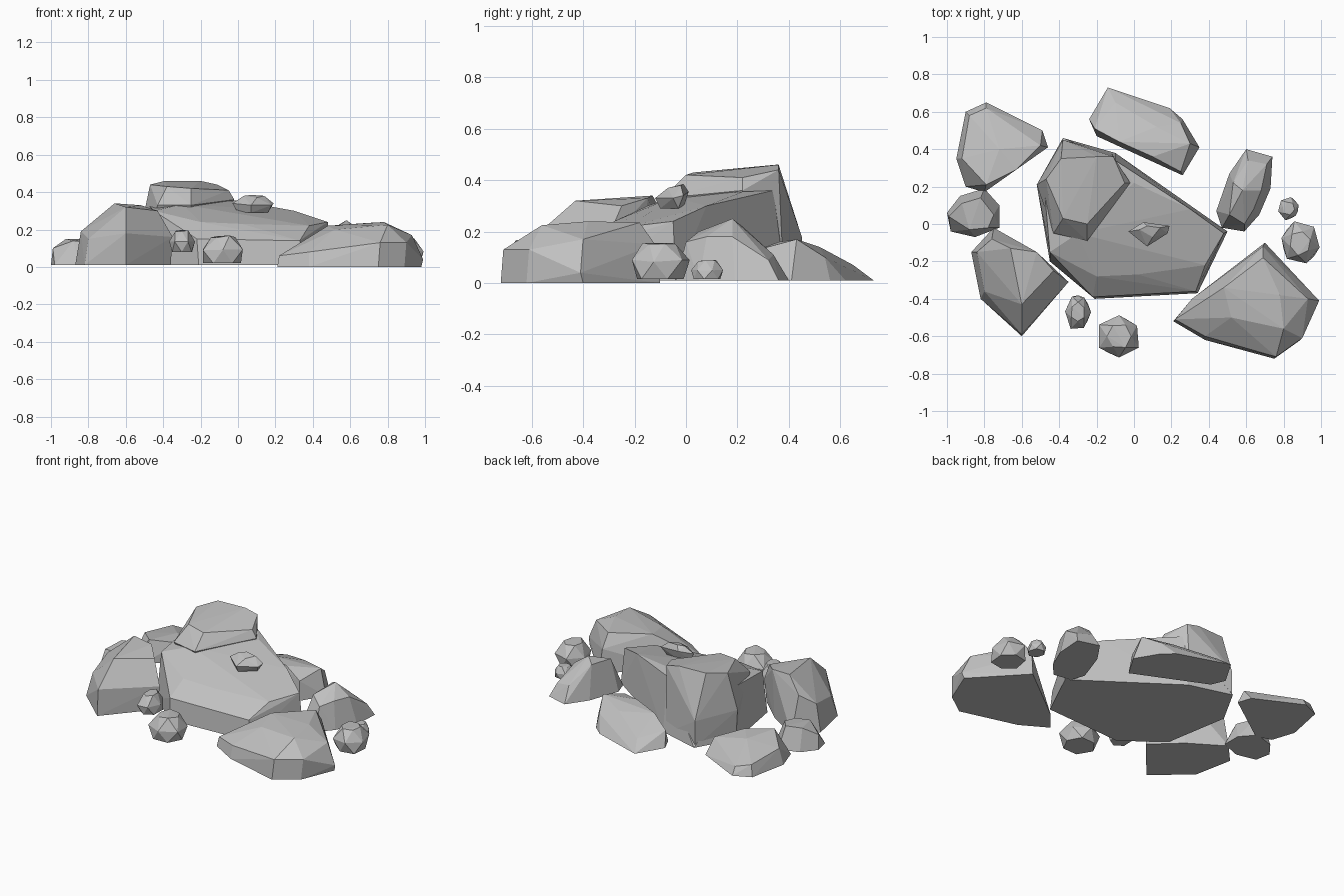
import bpy
import bmesh
import math
import random
from mathutils import Vector

random.seed(4)

default_cube = bpy.data.objects.get("Cube")
if default_cube:
    bpy.data.objects.remove(default_cube, do_unlink=True)


def make_material(name, colour):
    material = bpy.data.materials.new(name)
    material.use_nodes = True
    material.diffuse_color = colour
    shader = material.node_tree.nodes["Principled BSDF"]
    shader.inputs["Base Color"].default_value = colour
    shader.inputs["Roughness"].default_value = 0.9
    return material


stone_grey = make_material("stone grey", (0.53, 0.53, 0.53, 1))


def hull_stone(name, points):
    """Wrap points in a convex faceted skin and make it a flat shaded object."""
    mesh_builder = bmesh.new()
    for point in points:
        mesh_builder.verts.new(point)
    result = bmesh.ops.convex_hull(mesh_builder, input=mesh_builder.verts[:])
    leftovers = {item for key in ("geom_interior", "geom_unused")
                 for item in result[key] if isinstance(item, bmesh.types.BMVert)}
    bmesh.ops.delete(mesh_builder, geom=list(leftovers), context="VERTS")
    bmesh.ops.dissolve_limit(mesh_builder, angle_limit=math.radians(2),
                             verts=mesh_builder.verts[:], edges=mesh_builder.edges[:])
    bmesh.ops.recalc_face_normals(mesh_builder, faces=mesh_builder.faces[:])
    mesh = bpy.data.meshes.new(name)
    mesh_builder.to_mesh(mesh)
    mesh_builder.free()
    mesh.materials.append(stone_grey)
    stone = bpy.data.objects.new(name, mesh)
    bpy.context.scene.collection.objects.link(stone)
    return stone


def boulder(name, footprint, crown, floor=0.01):
    """Faceted rock: an outline on the ground joined to a crown of high points."""
    return hull_stone(name, [(x, y, floor) for x, y in footprint] + crown)


def pebble(name, centre, size, bottom, top, turn=0, sides=6):
    """Small chunky stone made of a base ring, a wide waist and a small top."""
    points = []
    for level, spread in ((0, .85), (.5, 1), (1, .55)):
        for side in range(sides):
            angle = math.tau * (side + level) / sides + turn
            reach = spread * random.uniform(.9, 1.06)
            lift = level * random.uniform(.9, 1)
            points.append(Vector((centre[0] + size[0] * reach * math.cos(angle),
                                  centre[1] + size[1] * reach * math.sin(angle),
                                  bottom + (top - bottom) * lift)))
    return hull_stone(name, points)


# Central mass: a broad sloping slab with a raised peak at the back
boulder("central_slab",
        footprint=[(-.38, .46), (-.52, .21), (-.45, -.2), (-.21, -.4),
                   (.34, -.37), (.5, -.04), (-.1, .38)],
        crown=[(-.45, -.15, .3), (-.22, -.39, .15), (.33, -.36, .14),
               (-.2, -.28, .24), (.02, -.27, .23), (.38, -.22, .22),
               (.48, -.05, .24), (.3, .08, .3), (0, .22, .355),
               (-.1, .34, .36), (-.3, -.05, .335), (-.48, .2, .33)])
boulder("central_peak",
        footprint=[(-.38, .45), (-.51, .21), (-.12, .38), (-.3, .1)],
        crown=[(-.47, .24, .44), (-.39, .35, .46), (-.2, .36, .46),
               (-.11, .36, .44), (-.05, .22, .41), (-.02, .22, .36),
               (-.25, 0, .42), (-.38, .03, .43), (-.25, -.09, .33),
               (-.43, -.05, .33), (-.38, .45, .18), (-.52, .21, .2)])

# Large boulders set around the central mass
boulder("front_left_boulder",
        footprint=[(.21, -.52), (.38, -.62), (.57, -.64), (.75, -.72),
                   (.89, -.62), (.98, -.4), (.7, -.1), (.31, -.4)],
        crown=[(.22, -.51, .06), (.38, -.6, .08), (.57, -.62, .12),
               (.76, -.71, .13), (.9, -.61, .13), (.93, -.4, .17),
               (.8, -.56, .225), (.78, -.38, .24), (.69, -.18, .235),
               (.48, -.34, .22), (.52, -.5, .2), (.69, -.12, .15),
               (.99, -.41, .04)],
        floor=0)
boulder("front_right_boulder",
        footprint=[(-.87, -.15), (-.82, -.4), (-.6, -.6), (-.36, -.32),
                   (-.53, -.16), (-.75, -.02)],
        crown=[(-.6, -.43, .32), (-.52, -.15, .33), (-.66, -.13, .34),
               (-.43, -.25, .3), (-.35, -.31, .16), (-.6, -.59, .18),
               (-.8, -.36, .15), (-.84, -.15, .19), (-.76, -.08, .25)])
boulder("back_right_boulder",
        footprint=[(-.79, .65), (-.9, .6), (-.95, .35), (-.9, .2),
                   (-.8, .17), (-.46, .41), (-.49, .5)],
        crown=[(-.79, .62, .06), (-.88, .58, .08), (-.92, .35, .11),
               (-.79, .21, .15), (-.72, .4, .14), (-.5, .42, .1),
               (-.63, .29, .14)])
boulder("back_boulder",
        footprint=[(-.14, .73), (-.24, .56), (-.2, .47), (.09, .35),
                   (.26, .26), (.35, .41), (.26, .56), (.19, .62)],
        crown=[(-.21, .51, .1), (-.08, .44, .15), (.1, .36, .16),
               (.25, .28, .13), (.3, .43, .17), (.12, .52, .14),
               (.25, .54, .1), (-.1, .65, .07)])
boulder("left_boulder",
        footprint=[(.6, .4), (.74, .36), (.73, .19), (.67, .05),
                   (.59, -.04), (.47, -.02), (.44, .07), (.51, .27)],
        crown=[(.58, .18, .25), (.51, .05, .2), (.59, 0, .16),
               (.68, .18, .18), (.53, .22, .22), (.61, .34, .11),
               (.71, .32, .09), (.64, .08, .18)])

# Medium stone on the right side
boulder("right_stone",
        footprint=[(-1, .06), (-.93, .15), (-.8, .19), (-.72, .1),
                   (-.72, -.02), (-.85, -.07), (-.98, -.04)],
        crown=[(-.99, .04, .1), (-.92, .11, .15), (-.82, .14, .15),
               (-.75, .05, .13), (-.78, -.02, .13), (-.88, -.03, .14)])

# Flat stone lying on the slab
boulder("resting_stone",
        footprint=[(0, -.04), (.06, -.01), (.16, -.03), (.07, -.1)],
        crown=[(-.03, -.04, .34), (.05, .01, .355), (.19, -.01, .34),
               (.18, -.05, .33), (.07, -.12, .33), (.03, -.03, .38),
               (.07, -.01, .385), (.14, -.02, .38), (.1, -.07, .37)],
        floor=0.29)

# Loose pebbles
pebble("front_pebble", centre=(-.08, -.6), size=(.12, .12), bottom=.02, top=.17)
pebble("front_small_pebble", centre=(-.3, -.47), size=(.07, .1),
       bottom=.08, top=.2, turn=.5)
pebble("left_pebble", centre=(.89, -.1), size=(.11, .12),
       bottom=.015, top=.165, turn=.3)
pebble("left_small_pebble", centre=(.825, .085), size=(.06, .065),
       bottom=.015, top=.09, turn=.8)
